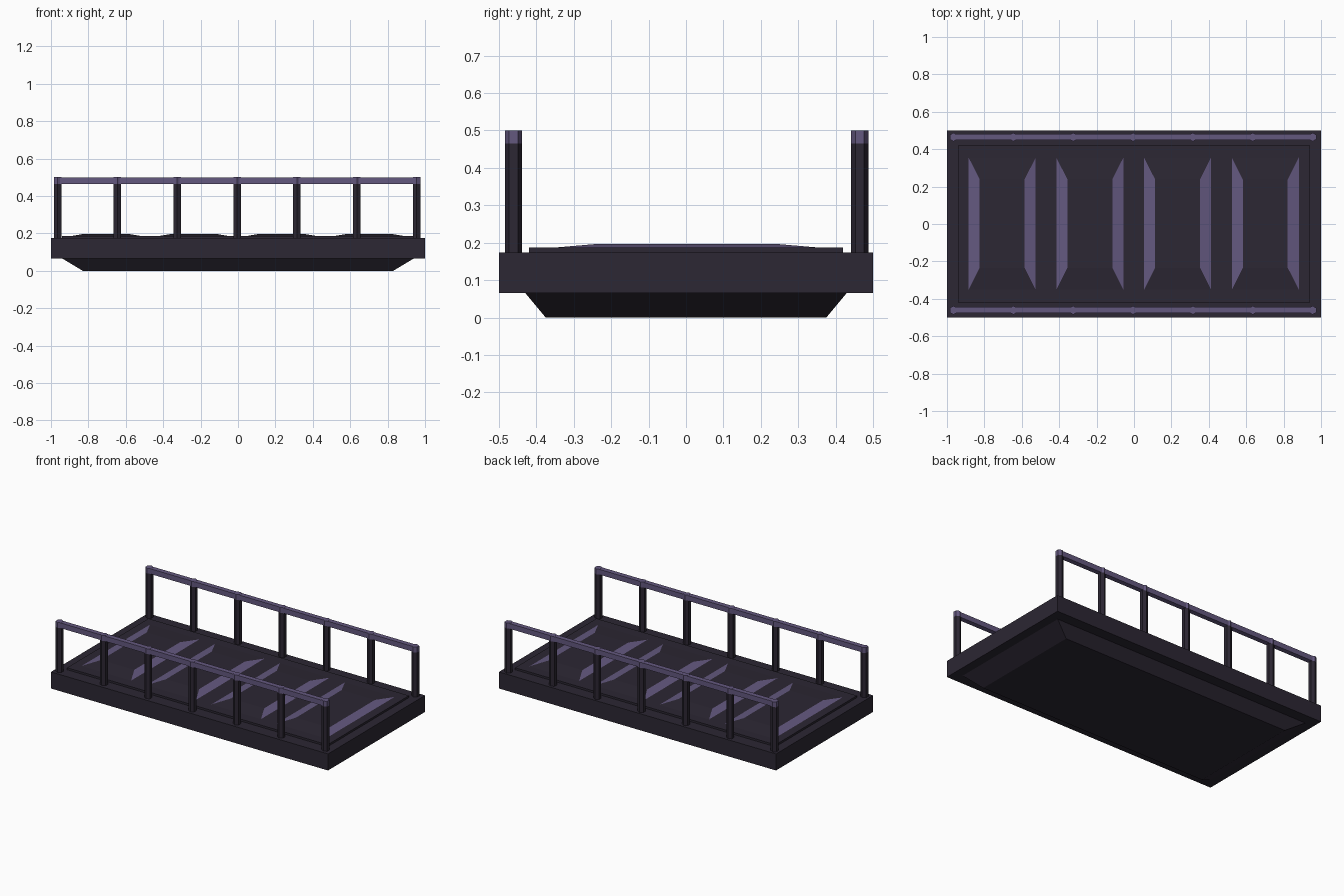
import bpy, bmesh, math

if "Cube" in bpy.data.objects:
    bpy.data.objects.remove(bpy.data.objects["Cube"])


def material(name, rgb):
    m = bpy.data.materials.new(name)
    m.diffuse_color = (*rgb, 1)
    m.use_nodes = True
    m.node_tree.nodes["Principled BSDF"].inputs["Base Color"].default_value = m.diffuse_color
    return m


DARK = material("dark_stone", (0.025, 0.020, 0.033))
PURPLE = material("purple_trim", (0.127, 0.098, 0.212))


def finish(bm, name, mats):
    bmesh.ops.recalc_face_normals(bm, faces=bm.faces)
    me = bpy.data.meshes.new(name)
    bm.to_mesh(me)
    bm.free()
    for m in mats:
        me.materials.append(m)
    ob = bpy.data.objects.new(name, me)
    bpy.context.collection.objects.link(ob)
    return ob


def block(name, low, high, z0, z1, centre=(0, 0), mats=(DARK,)):
    """Box or frustum: half sizes at the bottom (low) and the top (high).
    A second material goes on the top face."""
    bm = bmesh.new()
    bmesh.ops.create_cube(bm, size=2)
    for v in bm.verts:
        hx, hy = low if v.co.z < 0 else high
        v.co = (centre[0] + v.co.x * hx, centre[1] + v.co.y * hy,
                z0 if v.co.z < 0 else z1)
    bm.normal_update()
    if len(mats) > 1:
        for f in bm.faces:
            f.material_index = 1 if f.normal.z > 0.99 else 0
    return finish(bm, name, mats)


def post(name, x, y, z0, z1, mat, r=0.0232):
    """Hexagonal prism with corners along y."""
    bm = bmesh.new()
    bmesh.ops.create_cone(bm, cap_ends=True, segments=6, radius1=r, radius2=r, depth=z1 - z0)
    for v in bm.verts:
        a = round(math.atan2(v.co.y, v.co.x) / (math.pi / 3) - 0.5)
        a = round(math.atan2(v.co.x, v.co.y) / (math.pi / 3)) * math.pi / 3
        v.co = (x + r * math.sin(a), y + r * math.cos(a), v.co.z + (z0 + z1) / 2)
    return finish(bm, name, (mat,))


# Deck: tapered underside, slab and raised inset panel
block("underside", (0.83, 0.375), (0.94, 0.43), 0, 0.066)
block("deck_slab", (1, 0.5), (1, 0.5), 0.066, 0.174)
block("deck_panel", (0.94, 0.42), (0.94, 0.42), 0.174, 0.187)

# Four tiles with purple sloping borders and dark flat centres
for i in range(4):
    block(f"tile_{i + 1}", (0.179, 0.353), (0.12, 0.236), 0.187, 0.197,
          (-0.705 + i * 0.469, 0.002), (PURPLE, DARK))

# Railings: seven posts with purple caps, joined by a handrail
for side, y in (("front", -0.461), ("back", 0.4645)):
    for i in range(7):
        x = -0.965 + i * 0.32
        post(f"{side}_post_{i + 1}", x, y, 0.174, 0.465, DARK)
        post(f"{side}_post_cap_{i + 1}", x, y, 0.465, 0.5, PURPLE)
    block(f"{side}_handrail", (0.96, 0.016), (0.96, 0.016), 0.465, 0.499,
          (-0.005, y), (PURPLE,))
